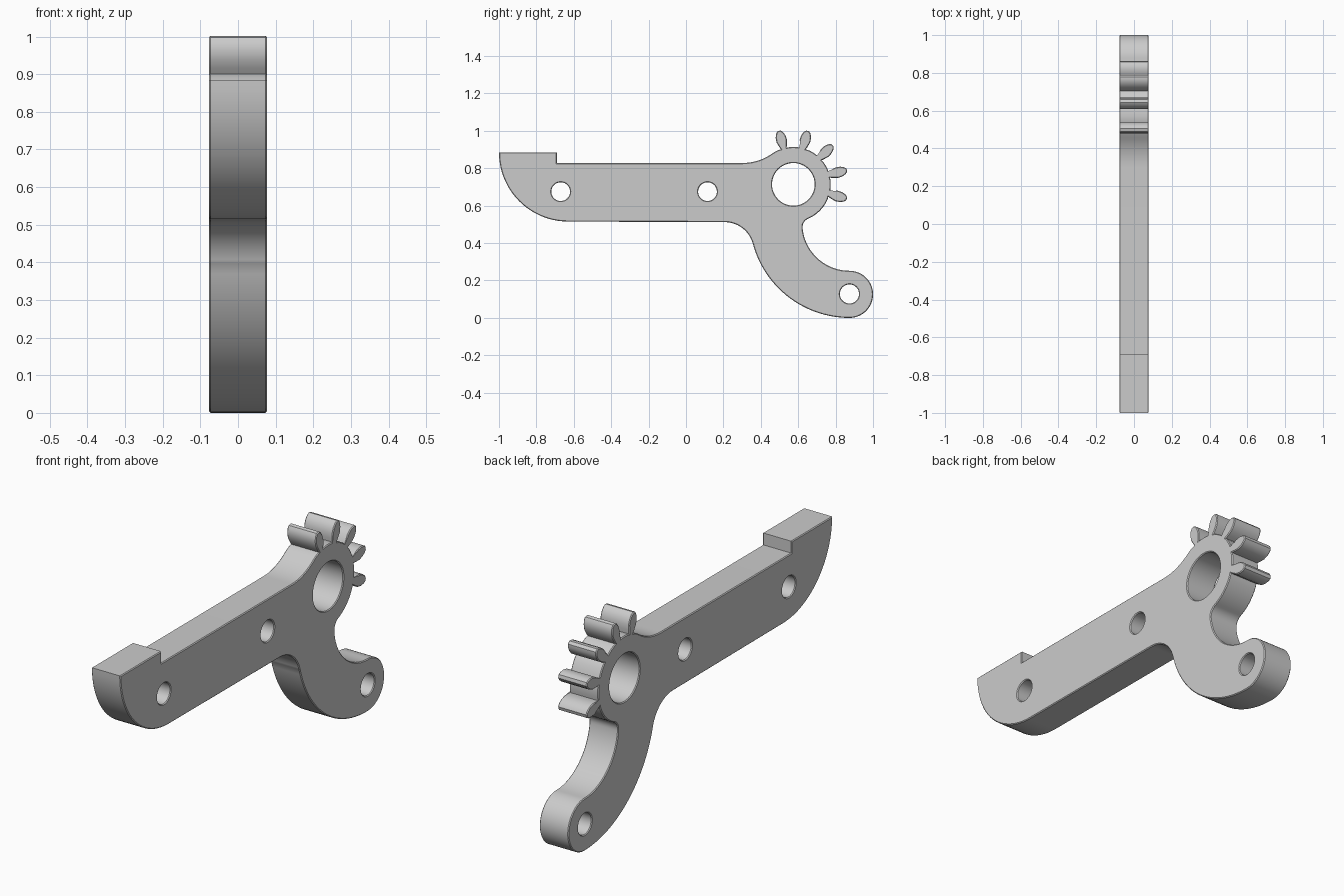
import bpy
import bmesh
from math import sin, cos, asin, degrees, radians
from mathutils import Matrix

if "Cube" in bpy.data.objects:
    bpy.data.objects.remove(bpy.data.objects["Cube"])

HALF_WIDTH = 0.077
CHAMFER = 0.004
HUB = (0.574, 0.714)
HUB_RADIUS = 0.2


def arc(center, radius, start, end, step=4):
    """Points along an arc, angles in degrees."""
    n = max(1, round(abs(end - start) / step))
    angles = [radians(start + (end - start) * i / n) for i in range(n + 1)]
    return [(center[0] + radius * cos(a), center[1] + radius * sin(a)) for a in angles]


def tooth(angle):
    """One rounded gear tooth pointing outward from the hub."""
    side = [(0.198, 0.016), (0.215, 0.022), (0.24, 0.029),
            (0.265, 0.027), (0.285, 0.019), (0.296, 0.008)]
    shape = [(r, -w) for r, w in side] + [(r, w) for r, w in reversed(side)]
    c, s = cos(radians(angle)), sin(radians(angle))
    return [(HUB[0] + r * c - w * s, HUB[1] + r * s + w * c) for r, w in shape]


def toothed_hub(start, end):
    points, at = [], start
    gap = degrees(asin(0.016 / 0.198))
    for angle in range(-15, 106, 30):
        points += arc(HUB, HUB_RADIUS, at, angle - gap)[:-1] + tooth(angle)
        at = angle + gap
    return points + arc(HUB, HUB_RADIUS, at, end)[1:]


# Side outline, counterclockwise from the nose of the bar
outline = (
    arc((-0.63, 0.885), 0.37, 180, 270)              # rounded nose
    + arc((0.207, 0.357), 0.155, 90, 15)             # bar to arm fillet
    + arc((0.874, 0.535), 0.535, 195, 270, 3)        # outer arm curve
    + arc((0.874, 0.126), 0.126, -90, 90)[1:]        # arm end
    + arc((0.874, 0.504), 0.252, 270, 186)[1:]       # inner arm curve
    + arc((0.673, 0.4845), 0.05, 186, 113.3, 8)[1:]  # arm to hub fillet
    + toothed_hub(-66.7, 124.8)[1:]
    + arc((0.30, 1.108), 0.28, -55.2, -90)[1:]       # hub to bar fillet
    + [(-0.69, 0.828), (-0.69, 0.885)]               # raised step
)

# Through holes: hub bore, two bar holes, arm end hole
holes = [(HUB, 0.114), ((-0.67, 0.675), 0.05),
         ((0.115, 0.675), 0.05), ((0.874, 0.128), 0.051)]
loops = [outline] + [arc(c, r, 0, -360, 7.5)[:-1] for c, r in holes]

# Filled profile, extruded with a fine chamfer
curve = bpy.data.curves.new("lever_profile", "CURVE")
curve.dimensions = "2D"
curve.fill_mode = "BOTH"
curve.extrude = HALF_WIDTH - CHAMFER
curve.bevel_depth = CHAMFER
curve.bevel_resolution = 0
curve.offset = -CHAMFER
for loop in loops:
    spline = curve.splines.new("POLY")
    spline.points.add(len(loop) - 1)
    for point, (y, z) in zip(spline.points, loop):
        point.co = (y, z, 0, 1)
    spline.use_cyclic_u = True
profile = bpy.data.objects.new("lever_profile", curve)
bpy.context.collection.objects.link(profile)
mesh = bpy.data.meshes.new_from_object(
    profile.evaluated_get(bpy.context.evaluated_depsgraph_get()))
bpy.data.objects.remove(profile)

# Stand the profile up in the side plane
bm = bmesh.new()
bm.from_mesh(mesh)
bmesh.ops.remove_doubles(bm, verts=bm.verts, dist=0.0002)
stand = Matrix.Rotation(radians(90), 4, "Z") @ Matrix.Rotation(radians(90), 4, "X")
bmesh.ops.transform(bm, matrix=stand, verts=bm.verts)
bmesh.ops.recalc_face_normals(bm, faces=bm.faces)
bm.to_mesh(mesh)
bm.free()

# Plain grey metal
grey = bpy.data.materials.new("grey_metal")
grey.use_nodes = True
color = (0.6, 0.6, 0.6, 1)
grey.diffuse_color = color
grey.node_tree.nodes["Principled BSDF"].inputs["Base Color"].default_value = color
mesh.materials.clear()
mesh.materials.append(grey)

lever = bpy.data.objects.new("gear_lever", mesh)
bpy.context.collection.objects.link(lever)
bpy.context.view_layer.objects.active = lever
lever.select_set(True)
bpy.ops.object.shade_smooth_by_angle(angle=radians(30))
